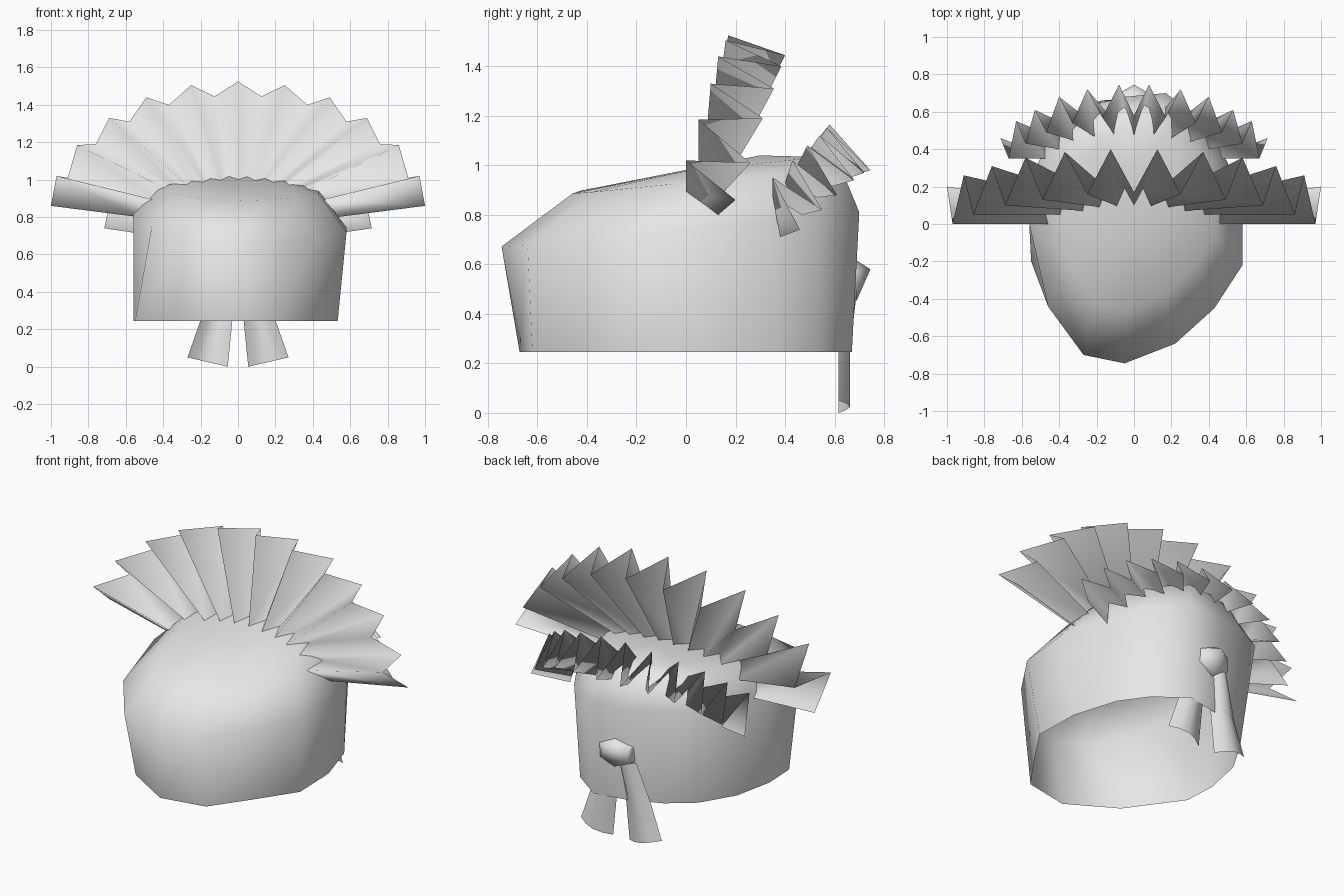
import bpy, bmesh, math

if "Cube" in bpy.data.objects:
    bpy.data.objects.remove(bpy.data.objects["Cube"])

grey = bpy.data.materials.new("pale grey cloth")
grey.diffuse_color = (0.8, 0.8, 0.8, 1)
grey.use_nodes = True
grey.node_tree.nodes["Principled BSDF"].inputs["Base Color"].default_value = grey.diffuse_color


def make(name, rows, closed=False, tip=None, angle=180):
    """Skin a list of equal-length point rows with quads; optionally cap with a tip point."""
    bm = bmesh.new()
    vs = [[bm.verts.new(p) for p in row] for row in rows]
    n = len(rows[0])
    for a, b in zip(vs, vs[1:]):
        for i in range(n if closed else n - 1):
            j = (i + 1) % n
            bm.faces.new((a[i], a[j], b[j], b[i]))
    if tip:
        t = bm.verts.new(tip)
        for i in range(n):
            bm.faces.new((vs[-1][i], vs[-1][(i + 1) % n], t))
        bmesh.ops.recalc_face_normals(bm, faces=bm.faces)
    mesh = bpy.data.meshes.new(name)
    bm.to_mesh(mesh)
    bm.free()
    mesh.materials.append(grey)
    ob = bpy.data.objects.new(name, mesh)
    bpy.context.collection.objects.link(ob)
    bpy.ops.object.select_all(action='DESELECT')
    bpy.context.view_layer.objects.active = ob
    ob.select_set(True)
    bpy.ops.object.shade_smooth_by_angle(angle=math.radians(angle))
    return ob


# Cap: open-bottomed crown lofted from a lopsided rim and waist
rim = [(-.05, -.672), (.22, -.62), (.38, -.395), (.533, -.168), (.525, .114),
       (.444, .38), (.33, .54), (.15, .67), (-.06, .63), (-.24, .555),
       (-.39, .44), (-.51, .24), (-.56, .0), (-.55, -.2), (-.33, -.505)]
waist = [(-.05, -.745), (.22, -.64), (.43, -.45), (.58, -.22), (.58, .05),
         (.50, .33), (.37, .54), (.17, .70), (-.05, .68), (-.25, .63),
         (-.42, .53), (-.52, .31), (-.56, 0), (-.46, -.44), (-.27, -.70)]


def ring(s, sy, dy, z, slope, left_lift=0):
    pts = [(x * s, y * sy + dy) for x, y in waist]
    return [(x, y, z + slope * y + left_lift * max(0, -x)) for x, y in pts]


make("cap", [[(x, y, .245) for x, y in rim],
             ring(1, 1, 0, .74, .1, .13),
             ring(.74, .75, .1, .93, .1, .05),
             ring(.42, .42, .24, .975, .11)],
     closed=True, tip=(0, .3, 1.04), angle=80)


# Pleated frills: zigzag between front and back folds, mirrored across x
def frill(name, outer_front, outer_back, inner_front, inner_back):
    def zigzag(front, back):
        half = [p for pair in zip(front, back) for p in pair]
        return [(-x, y, z) for x, y, z in reversed(half[1:])] + half
    make(name, [zigzag(inner_front, inner_back), zigzag(outer_front, outer_back)])


frill("front_frill",
      [(0, .17, 1.525), (.25, .16, 1.505), (.49, .13, 1.44),
       (.69, .10, 1.33), (.86, .05, 1.185), (.97, 0, 1.02)],
      [(.125, .40, 1.445), (.37, .385, 1.40), (.58, .355, 1.31),
       (.76, .31, 1.19), (.91, .26, 1.01), (1.0, .20, .86)],
      [(0, .10, .99), (.09, .095, .988), (.18, .09, .98),
       (.27, .07, .97), (.37, .05, .945), (.46, 0, .895)],
      [(.045, .18, .99), (.135, .18, .985), (.23, .175, .975),
       (.32, .165, .95), (.43, .15, .89), (.53, .13, .80)])

frill("back_frill",
      [(0, .58, 1.165), (.17, .57, 1.15), (.33, .54, 1.12),
       (.47, .49, 1.08), (.58, .43, 1.02), (.67, .35, .95)],
      [(.08, .745, .98), (.25, .72, .97), (.40, .68, .94),
       (.53, .61, .88), (.63, .55, .82), (.715, .46, .74)],
      [(0, .47, 1.03), (.10, .47, 1.02), (.20, .46, 1.01),
       (.30, .44, .98), (.40, .40, .93), (.47, .35, .87)],
      [(.05, .61, .94), (.15, .60, .93), (.26, .57, .91),
       (.36, .53, .87), (.44, .47, .80), (.51, .38, .71)])


# Ribbon tails: softly folded strips hanging behind the cap
def tail(name, side, top_y):
    rows = []
    for xi, xo, y, zi, zo in [(.0, .12, top_y, .49, .49),
                              (.03, .20, .617, .25, .25),
                              (.055, .27, .617, .0, .05)]:
        rows.append([(side * (xi + (xo - xi) * t), y + .045 * math.sin(math.pi * t),
                      zi + (zo - zi) * t) for t in (0, .25, .5, .75, 1)])
    make(name, rows)


tail("left_ribbon_tail", -1, .645)
tail("right_ribbon_tail", 1, .615)

# Knot: small faceted bulge on the back of the cap
knot = [[(r * math.cos(a) * 1.35, y, .535 + r * math.sin(a))
         for a in [math.tau * i / 6 + .5 for i in range(6)]]
        for r, y in ((.09, .64), (.08, .69))]
make("ribbon_knot", knot, closed=True, tip=(0, .745, .58), angle=60)
